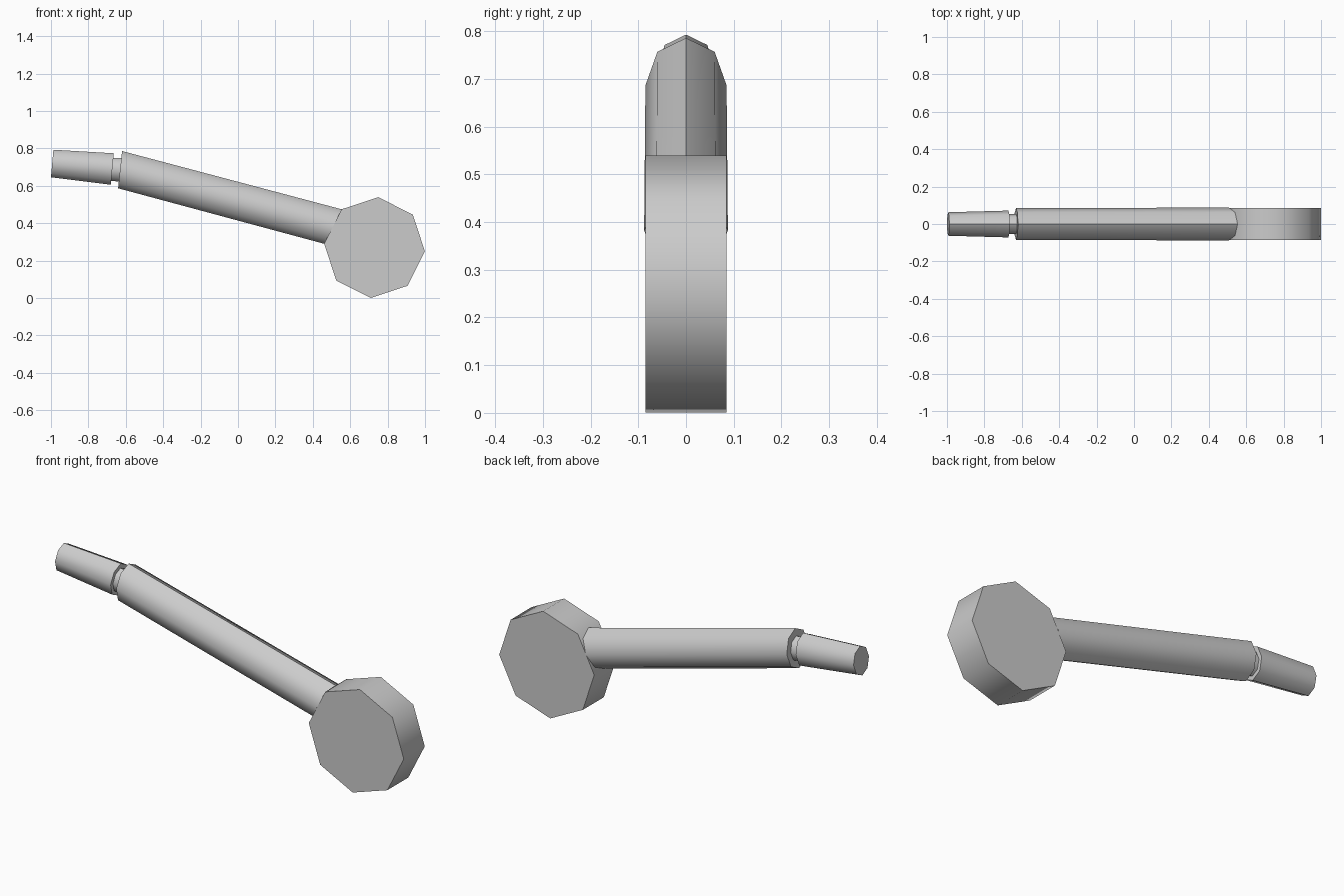
import bpy
from math import sin, cos, pi, radians

if "Cube" in bpy.data.objects:
    bpy.data.objects.remove(bpy.data.objects["Cube"])

FLAT = 0.85  # depth of every section relative to its height


def make_object(name, verts, faces):
    mesh = bpy.data.meshes.new(name)
    mesh.from_pydata(verts, [], faces)
    obj = bpy.data.objects.new(name, mesh)
    bpy.context.collection.objects.link(obj)
    bpy.context.view_layer.objects.active = obj
    obj.select_set(True)
    bpy.ops.object.mode_set(mode='EDIT')
    bpy.ops.mesh.select_all(action='SELECT')
    bpy.ops.mesh.normals_make_consistent(inside=False)
    bpy.ops.object.mode_set(mode='OBJECT')
    bpy.ops.object.shade_smooth_by_angle(angle=radians(48))
    obj.select_set(False)
    return obj


def prism(name, ring_a, ring_b):
    """Join two equal rings with sides and close both ends."""
    n = len(ring_a)
    faces = [(i, (i + 1) % n, n + (i + 1) % n, n + i) for i in range(n)]
    faces += [tuple(range(n)), tuple(range(n, 2 * n))]
    return make_object(name, ring_a + ring_b, faces)


def section(top, bottom):
    """Eight-sided section spanning two (x, z) points, with a corner on top."""
    cx, cz = (top[0] + bottom[0]) / 2, (top[1] + bottom[1]) / 2
    hx, hz = (top[0] - bottom[0]) / 2, (top[1] - bottom[1]) / 2
    half = (hx * hx + hz * hz) ** 0.5
    return [(cx + hx * cos(a), FLAT * half * sin(a), cz + hz * cos(a))
            for a in (i * pi / 4 for i in range(8))]


# Octagonal head
R, CX, CZ, DEPTH = 0.27, 0.73, 0.27, 0.085
outline = [(CX + R * cos(radians(a)), CZ + R * sin(radians(a)))
           for a in (-4.3 + 45 * i for i in range(8))]
prism("head", [(x, -DEPTH, z) for x, z in outline],
      [(x, DEPTH, z) for x, z in outline])

# Main arm, ending on one side of the head
prism("arm", section((-0.62, 0.786), (-0.641, 0.587)),
      section(outline[3], outline[4]))

# Narrow neck
prism("neck", section((-0.667, 0.75), (-0.68, 0.627)),
      section((-0.624, 0.748), (-0.637, 0.623)))

# Tapered tip
prism("tip", section((-0.987, 0.793), (-1.0, 0.646)),
      section((-0.664, 0.774), (-0.68, 0.606)))
